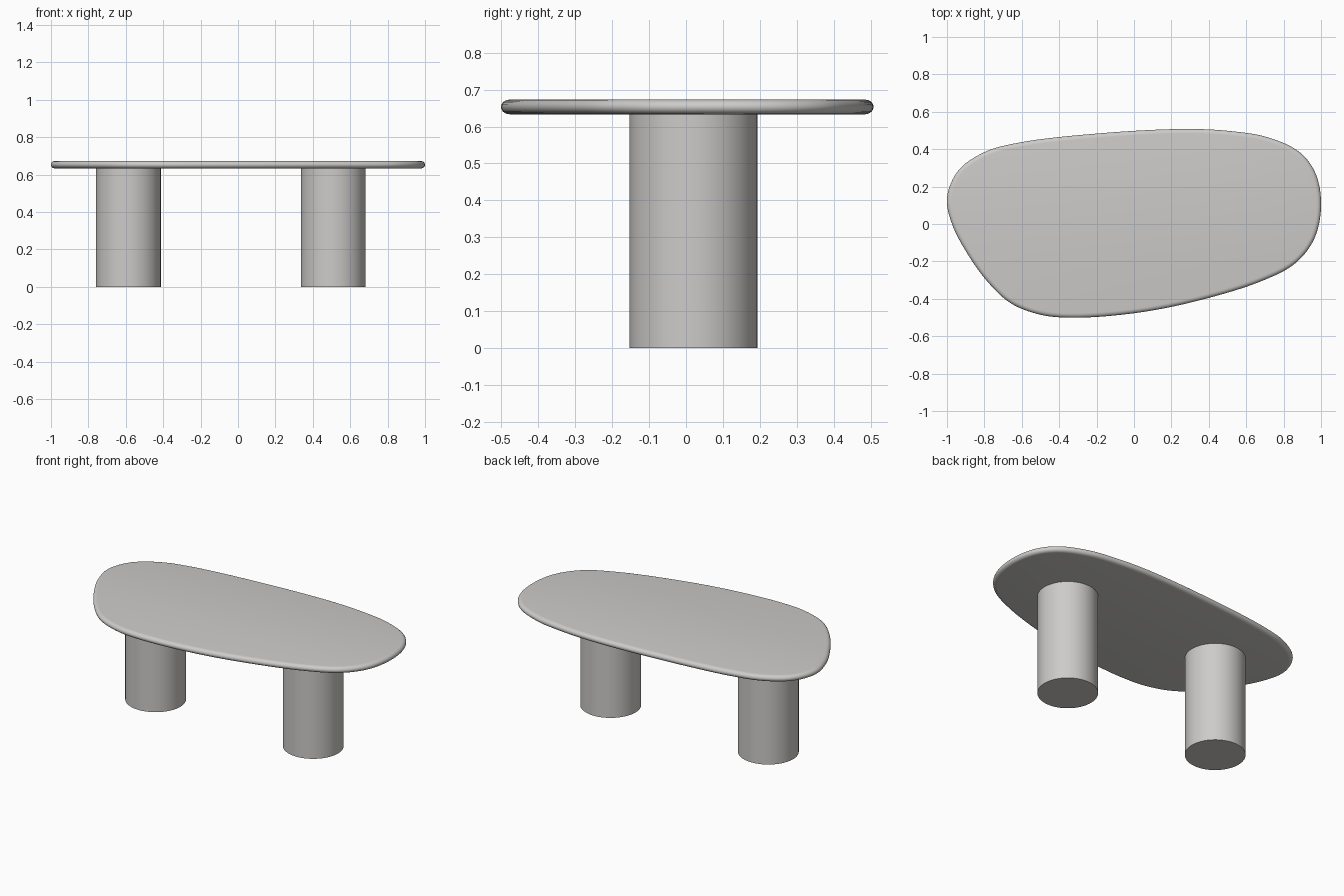
import bpy, bmesh, math
from mathutils import Vector

if "Cube" in bpy.data.objects:
    bpy.data.objects.remove(bpy.data.objects["Cube"])

mat = bpy.data.materials.new("warm grey")
mat.diffuse_color = (0.61, 0.60, 0.585, 1)
mat.use_nodes = True
mat.node_tree.nodes["Principled BSDF"].inputs["Base Color"].default_value = mat.diffuse_color

# Pebble outline of the tabletop, counter-clockwise
OUTLINE = [Vector(p) for p in [
    (1.0, 0.09), (0.973, 0.265), (0.888, 0.382), (0.72, 0.462), (0.513, 0.497),
    (0.27, 0.508), (-0.18, 0.485), (-0.61, 0.436), (-0.80, 0.384), (-0.94, 0.285),
    (-1.0, 0.14), (-0.973, 0.0), (-0.89, -0.16), (-0.78, -0.312), (-0.66, -0.423),
    (-0.50, -0.485), (-0.315, -0.501), (0.03, -0.473), (0.35, -0.408),
    (0.68, -0.306), (0.86, -0.212), (0.962, -0.083)]]


def smooth_loop(pts, steps):
    """Closed centripetal spline through pts."""
    out, n = [], len(pts)
    for i in range(n):
        p0, p1, p2, p3 = (pts[(i + k) % n] for k in (-1, 0, 1, 2))
        a, b, c = (max((q - p).length, 1e-6) ** 0.5
                   for p, q in ((p0, p1), (p1, p2), (p2, p3)))
        m1 = (p2 - p1) + b * ((p1 - p0) / a - (p2 - p0) / (a + b))
        m2 = (p2 - p1) + b * ((p3 - p2) / c - (p3 - p1) / (b + c))
        for s in range(steps):
            t = s / steps
            out.append((2*t**3 - 3*t**2 + 1) * p1 + (t**3 - 2*t**2 + t) * m1
                       + (3*t**2 - 2*t**3) * p2 + (t**3 - t**2) * m2)
    return out


def finish(bm, name):
    bmesh.ops.recalc_face_normals(bm, faces=bm.faces)
    me = bpy.data.meshes.new(name)
    bm.to_mesh(me)
    bm.free()
    me.materials.append(mat)
    ob = bpy.data.objects.new(name, me)
    bpy.context.collection.objects.link(ob)
    bpy.ops.object.select_all(action='DESELECT')
    ob.select_set(True)
    bpy.context.view_layer.objects.active = ob
    bpy.ops.object.shade_smooth_by_angle(angle=math.radians(35))


# Tabletop with a rounded rim
Z0, Z1, RIM, ARC = 0.633, 0.673, 0.024, 10
loop = smooth_loop(OUTLINE, 8)
n = len(loop)
inward = []
for i in range(n):
    t = (loop[(i + 1) % n] - loop[i - 1]).normalized()
    inward.append(Vector((-t.y, t.x)))
bm = bmesh.new()
rings = []
for k in range(ARC + 1):
    a = -math.pi / 2 + math.pi * k / ARC
    z = (Z0 + Z1) / 2 + (Z1 - Z0) / 2 * math.sin(a)
    inset = RIM * (1 - math.cos(a))
    rings.append([bm.verts.new((*(p + d * inset), z)) for p, d in zip(loop, inward)])
for lo, hi in zip(rings, rings[1:]):
    for i in range(n):
        j = (i + 1) % n
        bm.faces.new((lo[i], lo[j], hi[j], hi[i]))
bm.faces.new(rings[0][::-1])
bm.faces.new(rings[-1])
finish(bm, "tabletop")

# Two cylindrical legs
for name, x in (("left_leg", -0.586), ("right_leg", 0.509)):
    bm = bmesh.new()
    bmesh.ops.create_cone(bm, cap_ends=True, segments=64, radius1=0.173,
                          radius2=0.173, depth=Z0 + 0.002)
    bmesh.ops.translate(bm, vec=(x, 0.02, (Z0 + 0.002) / 2), verts=bm.verts)
    finish(bm, name)
